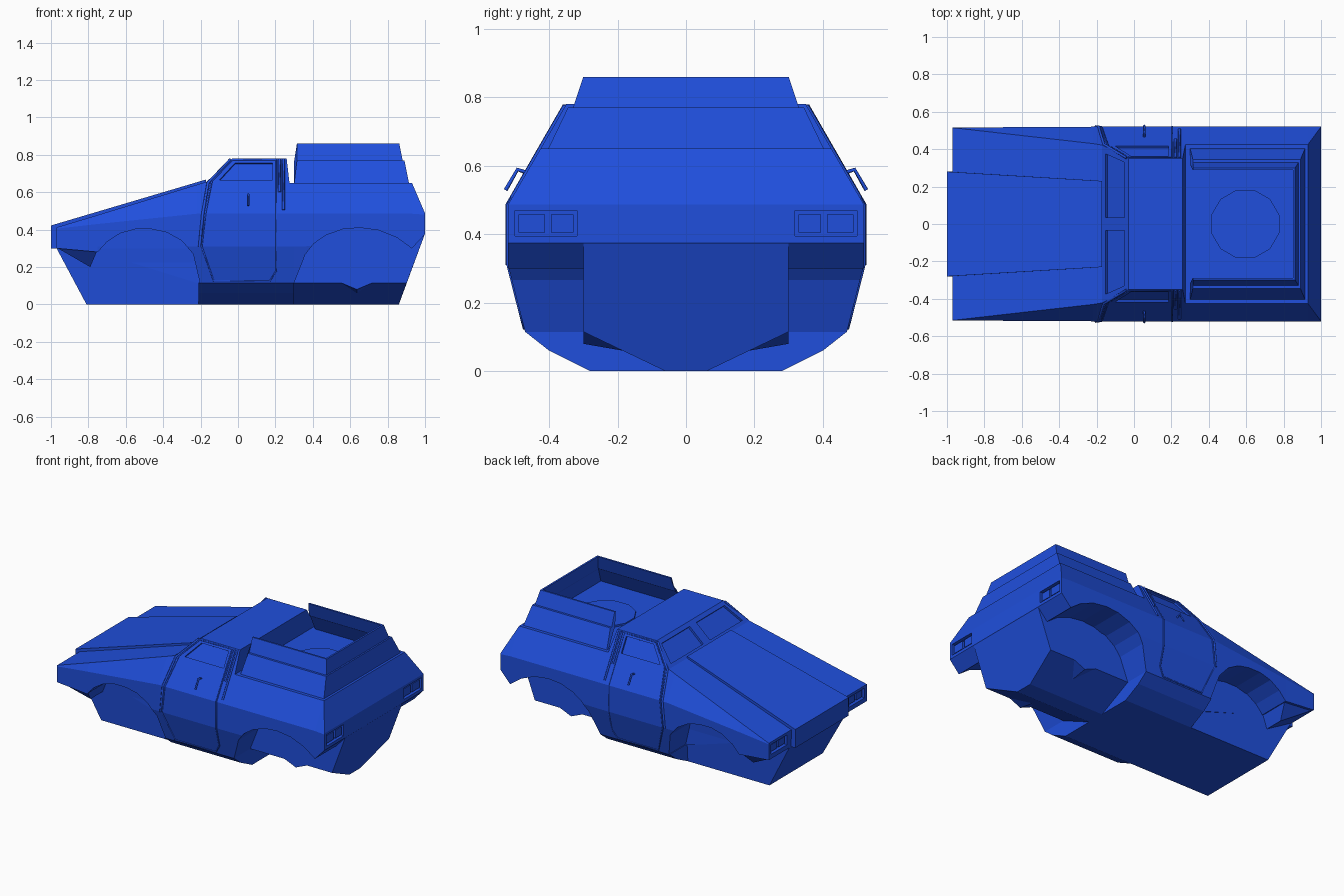
import bpy, bmesh, math
from mathutils import Vector

if "Cube" in bpy.data.objects:
    bpy.data.objects.remove(bpy.data.objects["Cube"])

blue = bpy.data.materials.new("blue_paint")
blue.diffuse_color = (0.014, 0.078, 0.72, 1)
blue.use_nodes = True
blue.node_tree.nodes["Principled BSDF"].inputs["Base Color"].default_value = blue.diffuse_color


def finish(name, bm):
    bmesh.ops.recalc_face_normals(bm, faces=bm.faces)
    me = bpy.data.meshes.new(name)
    bm.to_mesh(me)
    bm.free()
    me.materials.append(blue)
    ob = bpy.data.objects.new(name, me)
    bpy.context.collection.objects.link(ob)
    return ob


def add_hull(bm, pts):
    vs = [bm.verts.new(p) for p in pts]
    r = bmesh.ops.convex_hull(bm, input=vs)
    junk = [v for v in r["geom_interior"] if isinstance(v, bmesh.types.BMVert)]
    bmesh.ops.delete(bm, geom=junk, context='VERTS')


def hull(name, pts):
    bm = bmesh.new()
    add_hull(bm, pts)
    bmesh.ops.dissolve_limit(bm, angle_limit=0.01, verts=bm.verts, edges=bm.edges)
    return finish(name, bm)


def loft(name, sections):
    bm = bmesh.new()
    rings = [[bm.verts.new(p) for p in s] for s in sections]
    n = len(rings[0])
    for a, b in zip(rings, rings[1:]):
        for i in range(n):
            j = (i + 1) % n
            bm.faces.new((a[i], a[j], b[j], b[i]))
    bm.faces.new(rings[0])
    bm.faces.new(rings[-1])
    return finish(name, bm)


def both(pts):
    return [(x, s * y, z) for s in (1, -1) for x, y, z in pts]


def box(x0, x1, y0, y1, z0, z1):
    return [(x, y, z) for x in (x0, x1) for y in (y0, y1) for z in (z0, z1)]


def bake(ob, name):
    bpy.context.view_layer.update()
    dg = bpy.context.evaluated_depsgraph_get()
    me = bpy.data.meshes.new_from_object(ob.evaluated_get(dg))
    new = bpy.data.objects.new(name, me)
    if not me.materials:
        me.materials.append(blue)
    bpy.data.objects.remove(ob)
    new.name = name
    bpy.context.collection.objects.link(new)


def rod(name, pts, r, closed=False):
    cu = bpy.data.curves.new(name, 'CURVE')
    cu.dimensions = '3D'
    cu.bevel_depth, cu.bevel_resolution, cu.use_fill_caps = r, 0, True
    sp = cu.splines.new('POLY')
    sp.points.add(len(pts) - 1)
    for p, co in zip(sp.points, pts):
        p.co = (*co, 1)
    sp.use_cyclic_u = closed
    cu.materials.append(blue)
    ob = bpy.data.objects.new(name, cu)
    bpy.context.collection.objects.link(ob)
    bake(ob, name)


# Width of the cab side at a given height
def side_y(z):
    if z < 0.31:
        return 0.47 + (z - 0.115) / 0.195 * 0.05
    return 0.52 if z < 0.485 else 0.52 - (z - 0.485) * 0.576


# Body shell: half profile (bottom, lower crease, upper crease, top edge) per station
low, mid, crease = (0.47, 0.115), (0.52, 0.31), (0.52, 0.485)
deck, roof = (0.425, 0.65), (0.35, 0.78)
stations = [
    (-0.97, (0.515, 0.30), (0.515, 0.31), (0.515, 0.405), (0.515, 0.412)),
    (-0.75, (0.515, 0.28), (0.515, 0.31), (0.517, 0.43), (0.49, 0.478)),
    (-0.22, low, mid, crease, (0.43, 0.64)),
    (-0.17, low, mid, crease, (0.422, 0.655)),
    (-0.03, low, mid, crease, roof),
    (0.26, low, mid, crease, roof),
    (0.275, low, mid, crease, deck),
    (0.30, low, mid, crease, deck),
    (0.93, (0.52, 0.30), (0.52, 0.32), crease, deck),
    (1.0, (0.52, 0.375), (0.52, 0.385), (0.52, 0.48), (0.52, 0.487))]
secs = []
for x, *half in stations:
    secs.append([(x, y, z) for y, z in half] + [(x, -y, z) for y, z in reversed(half)])
body = loft("body_shell", secs)

# Cutters: wheel arches, lamp pockets, windows
front_arch = [(-0.205, -0.1), (-0.205, 0.12), (-0.24, 0.27), (-0.30, 0.34), (-0.38, 0.385), (-0.46, 0.402),
              (-0.55, 0.402), (-0.63, 0.38), (-0.70, 0.335), (-0.75, 0.28), (-0.79, 0.2), (-0.79, -0.1)]
rear_arch = [(0.30, -0.1), (0.30, 0.115), (0.36, 0.267), (0.405, 0.325), (0.47, 0.37), (0.56, 0.402),
             (0.65, 0.41), (0.75, 0.397), (0.85, 0.357), (0.93, 0.299), (0.93, -0.1)]
cut = bmesh.new()


def pocket(quad, normal, depth):
    n = Vector(normal).normalized()
    add_hull(cut, [Vector(p) + n * d for p in quad for d in (0.03, -depth)])


for s in (1, -1):
    for arch in (front_arch, rear_arch):
        add_hull(cut, [(x, s * y, z) for x, z in arch for y in (0.295, 0.7)])
    add_hull(cut, box(0.975, 1.05, s * 0.318, s * 0.50, 0.395, 0.47))
    add_hull(cut, box(-1.05, -0.94, s * 0.325, s * 0.49, 0.33, 0.395))
    shield = [(-0.152, 0.035), (-0.152, 0.375), (-0.052, 0.33), (-0.052, 0.035)]
    pocket([(x, s * y, 0.655 + (x + 0.17) * 0.893) for x, y in shield], (-0.666, 0, 0.746), 0.014)
    pane = [(-0.10, 0.665), (-0.015, 0.757), (0.185, 0.757), (0.185, 0.665)]
    pocket([(x, s * side_y(z), z) for x, z in pane], (0, s * 0.866, 0.5), 0.012)
cutter = finish("cutter", cut)
cutter.hide_render = True
mod = body.modifiers.new("cut", 'BOOLEAN')
mod.operation, mod.solver, mod.object = 'DIFFERENCE', 'EXACT', cutter
bake(body, "body_shell")
bpy.data.objects.remove(cutter)

# Front hull between the front wheels and under the cab
hull("front_hull", both([(-0.81, 0.28, 0), (-0.97, 0.30, 0.30), (-0.97, 0.30, 0.38), (-0.21, 0.28, 0),
                         (-0.21, 0.30, 0.30), (-0.21, 0.30, 0.38)]))
# Rear hull: V-shaped keel ending in the sloped tail plate
hull("rear_hull", both([(0.25, 0.06, 0), (0.25, 0.30, 0.115), (0.25, 0.30, 0.378), (0.86, 0.06, 0),
                        (0.902, 0.30, 0.115), (0.999, 0.30, 0.376)]))
# Sloped belly under the cab
hull("cab_belly", both([(x, y, z) for x in (-0.21, 0.30)
                        for y, z in ((0.28, 0), (0.40, 0.06), (0.47, 0.115), (0.47, 0.118))]))
# Raised hood panel
hull("hood_panel", both([(-1, 0.28, 0.30), (-1, 0.28, 0.422), (-0.96, 0.28, 0.30),
                         (-0.17, 0.23, 0.668), (-0.17, 0.23, 0.5)]))

# Open-front gun tub: one stepped wall section swept round three sides
wall = [(0.915, 0.405, 0.645), (0.89, 0.345, 0.77), (0.88, 0.33, 0.77), (0.862, 0.30, 0.86),
        (0.85, 0.288, 0.86), (0.868, 0.318, 0.765), (0.875, 0.33, 0.755), (0.895, 0.385, 0.645)]


def front_x(z):
    return 0.315 if z > 0.768 else 0.30


loft("tub_wall", [[(front_x(z), y, z) for x, y, z in wall], [(x, y, z) for x, y, z in wall],
                  [(x, -y, z) for x, y, z in wall], [(front_x(z), -y, z) for x, y, z in wall]])
# Twelve-sided hatch on the tub floor
hull("floor_hatch", [(0.595 + 0.188 * math.cos(a), 0.188 * math.sin(a), z)
                     for z in (0.64, 0.662) for a in [(i + 0.5) * math.pi / 6 for i in range(12)]])

# Side details
door = [(-0.195, 0.31), (-0.13, 0.125), (0.17, 0.125), (0.205, 0.18), (0.205, 0.31), (0.205, 0.485),
        (0.205, 0.772), (-0.03, 0.772), (-0.14, 0.66), (-0.175, 0.485)]
for s, side in ((1, "left"), (-1, "right")):
    rod(side + "_door_seam", [(x, s * side_y(z), z) for x, z in door], 0.005, True)
    frame = [(-0.205, 0.31), (-0.188, 0.485), (-0.16, 0.65), (-0.04, 0.775)]
    rod(side + "_door_frame", [(x, s * side_y(z), z) for x, z in frame], 0.008)
    for x, z0 in ((0.222, 0.60), (0.243, 0.505)):
        rod(side + "_rib", [(x, s * side_y(z), z) for z in (z0, 0.775)], 0.007)
    hx, off = 0.055, 0.028
    grip = [(hx, 0.58, 0), (hx, 0.575, off), (hx, 0.515, off)]
    rod(side + "_door_handle", [(x, s * (side_y(z) + d * 0.866), z + d * 0.5) for x, z, d in grip], 0.006)
    # Fender underside brace and axle stub below the rear hull
    hull(side + "_fender_brace", [(x, s * y, z) for x, y, z in
                                  ((-0.965, 0.50, 0.301), (-0.755, 0.50, 0.282), (-0.965, 0.28, 0.301),
                                   (-0.79, 0.28, 0.2), (-0.755, 0.28, 0.282), (-0.79, 0.42, 0.2))])
    hull(side + "_axle_stub", [(x, s * y, z) for x, y, z in
                               ((0.55, 0.30, 0.116), (0.72, 0.30, 0.116), (0.635, 0.30, 0.08),
                                (0.635, 0.185, 0.06), (0.635, 0.28, 0.15))])
    # Paired lamps in their pockets
    for y0, y1 in ((0.328, 0.395), (0.412, 0.49)):
        hull(side + "_rear_lamp", box(0.97, 0.992, s * y0, s * y1, 0.405, 0.458))
    for y0, y1 in ((0.335, 0.40), (0.415, 0.48)):
        hull(side + "_head_lamp", box(-0.96, -0.935, s * y0, s * y1, 0.34, 0.385))
